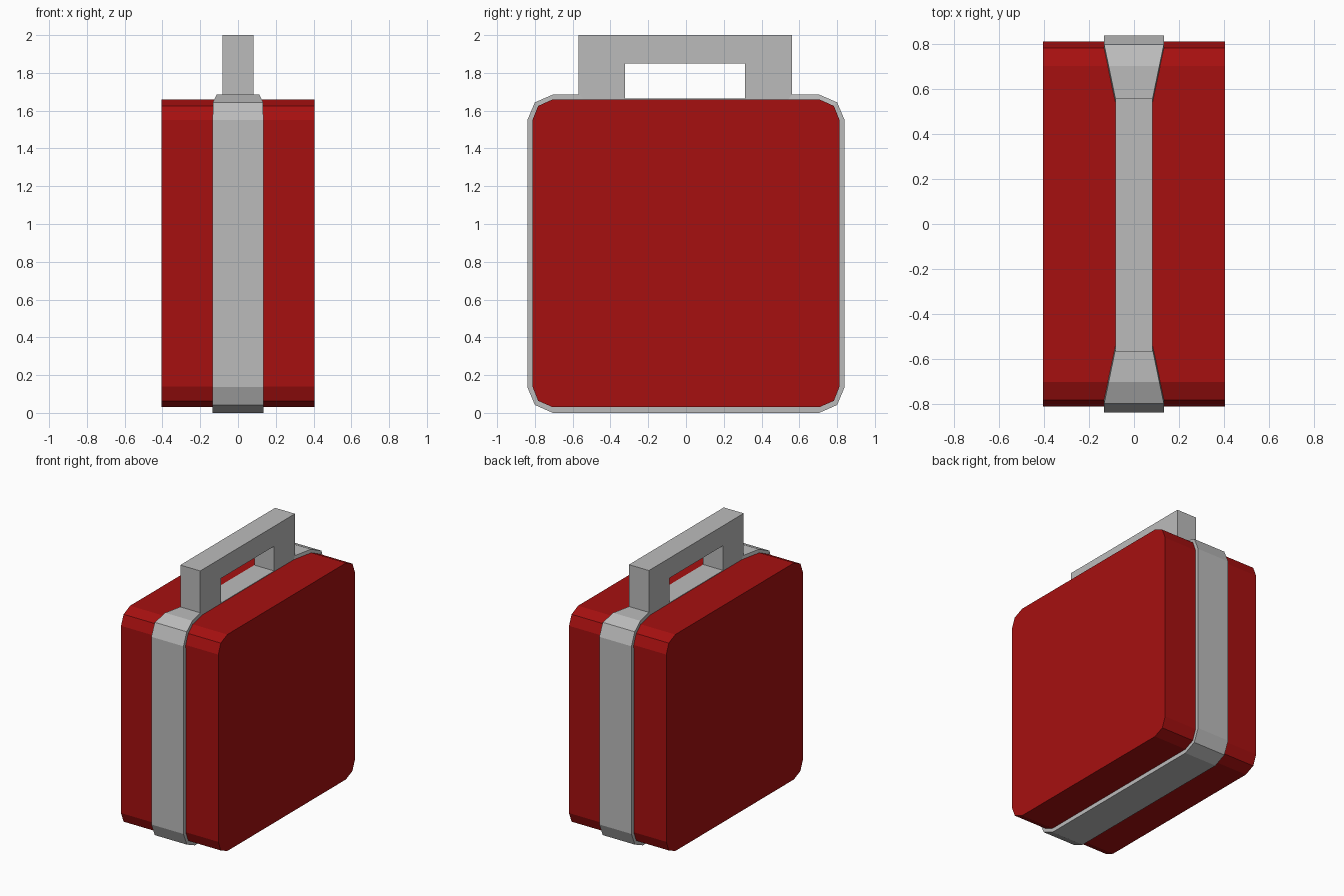
import bpy

default = bpy.data.objects.get("Cube")
if default:
    bpy.data.objects.remove(default)


def material(name, rgb):
    m = bpy.data.materials.new(name)
    m.use_nodes = True
    m.diffuse_color = (*rgb, 1)
    m.node_tree.nodes["Principled BSDF"].inputs["Base Color"].default_value = (*rgb, 1)
    return m


RED = material("deep red", (0.38, 0.005, 0.005))
GREY = material("light grey", (0.5, 0.5, 0.5))


def add_mesh(name, verts, faces, mat):
    me = bpy.data.meshes.new(name)
    me.from_pydata(verts, [], faces)
    me.materials.append(mat)
    ob = bpy.data.objects.new(name, me)
    bpy.context.collection.objects.link(ob)
    bpy.context.view_layer.objects.active = ob
    ob.select_set(True)
    bpy.ops.object.mode_set(mode='EDIT')
    bpy.ops.mesh.select_all(action='SELECT')
    bpy.ops.mesh.normals_make_consistent(inside=False)
    bpy.ops.object.mode_set(mode='OBJECT')
    ob.select_set(False)
    return ob


def prism(name, profile, half, mat):
    """Extrude a (y, z) profile symmetrically along x."""
    n = len(profile)
    verts = [(x, y, z) for x in (-half, half) for y, z in profile]
    faces = [tuple(range(n)), tuple(range(n, 2 * n))]
    faces += [(i, (i + 1) % n, n + (i + 1) % n, n + i) for i in range(n)]
    return add_mesh(name, verts, faces, mat)


# Case body with bevelled corners
side = [(0.705, 0.03), (0.783, 0.064), (0.813, 0.14),
        (0.813, 1.55), (0.783, 1.625), (0.705, 1.66)]
prism("case_body", side + [(-y, z) for y, z in reversed(side)], 0.405, RED)

# Band around the case, narrowing towards the handle: (y, z, half width)
outer = [(0.705, 0, 0.134), (0.8, 0.042, 0.134), (0.84, 0.137, 0.134),
         (0.84, 1.55, 0.134), (0.8, 1.644, 0.133), (0.705, 1.685, 0.113),
         (0.56, 1.685, 0.083)]
inner = [(y * 0.93, 0.83 + (z - 0.83) * 0.93, w) for y, z, w in outer]


def mirrored(half):
    return [(-y, z, w) for y, z, w in reversed(half)] + half


rings = []
for o, i in zip(mirrored(outer), mirrored(inner)):
    rings += [(-o[2], o[0], o[1]), (o[2], o[0], o[1]),
              (i[2], i[0], i[1]), (-i[2], i[0], i[1])]
count = len(rings) // 4
quads = [(4 * r + k, 4 * r + (k + 1) % 4, 4 * r + 4 + (k + 1) % 4, 4 * r + 4 + k)
         for r in range(count - 1) for k in range(4)]
last = 4 * (count - 1)
quads += [(0, 1, 2, 3), (last, last + 1, last + 2, last + 3)]
add_mesh("band", rings, quads, GREY)

# Carrying handle with a flush base strip under the grip
prism("handle", [(-0.568, 1.6), (-0.568, 2), (0.56, 2), (0.56, 1.6),
                 (0.312, 1.6), (0.312, 1.85), (-0.323, 1.85), (-0.323, 1.6)],
      0.083, GREY)
prism("handle_base", [(-0.323, 1.6), (0.312, 1.6), (0.312, 1.664), (-0.323, 1.664)],
      0.083, GREY)
